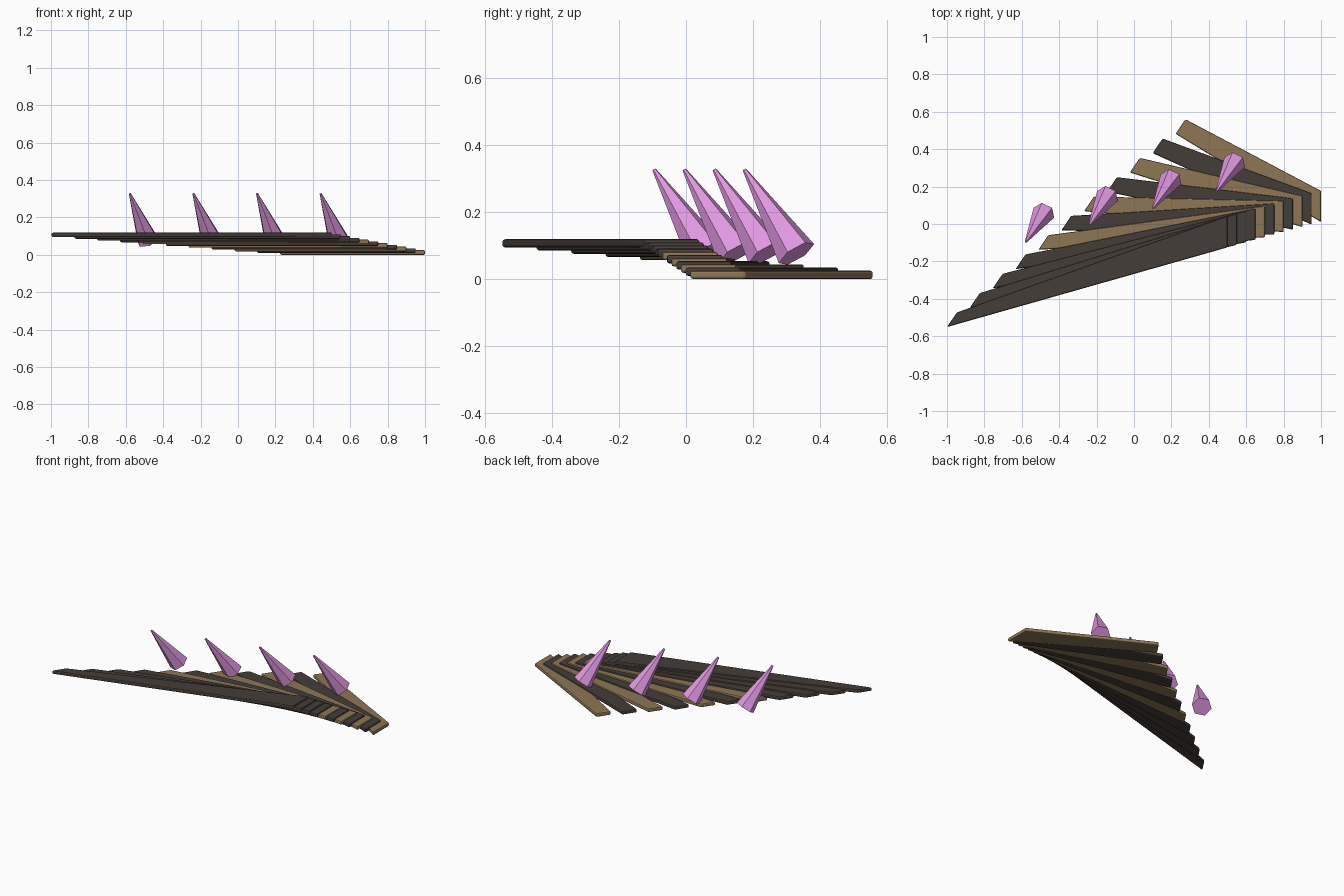
import bpy, bmesh
from math import radians
from mathutils import Euler, Vector

if "Cube" in bpy.data.objects:
    bpy.data.objects.remove(bpy.data.objects["Cube"])


def material(name, rgb):
    m = bpy.data.materials.new(name)
    m.diffuse_color = (*rgb, 1)
    m.use_nodes = True
    m.node_tree.nodes["Principled BSDF"].inputs["Base Color"].default_value = m.diffuse_color
    return m


brown = material("brown", (0.27, 0.18, 0.09))
dark = material("dark", (0.06, 0.047, 0.04))
pink = material("pink", (0.75, 0.31, 0.75))


def finish(bm, name, mat):
    bmesh.ops.recalc_face_normals(bm, faces=bm.faces)
    me = bpy.data.meshes.new(name)
    bm.to_mesh(me)
    bm.free()
    me.materials.append(mat)
    ob = bpy.data.objects.new(name, me)
    bpy.context.collection.objects.link(ob)
    return ob


# Feathers: tapered slats fanned out and stacked upward
THICK = 0.025
for i in range(11):
    tip = Vector((0.222 - 0.1222 * i, 0.482 - 0.1033 * i))
    root = Vector((1.0 - 0.05 * i, 0.01 - 0.0135 * i))
    outline = [tip, root, root + Vector((0, 0.167)), tip + Vector((0.053, 0.078))]
    z = 0.0094 * i
    bm = bmesh.new()
    face = bm.faces.new([bm.verts.new((p.x, p.y, z)) for p in outline])
    ext = bmesh.ops.extrude_face_region(bm, geom=[face])
    top = [v for v in ext["geom"] if isinstance(v, bmesh.types.BMVert)]
    bmesh.ops.translate(bm, verts=top, vec=(0, 0, THICK))
    ob = finish(bm, f"feather_{i + 1}", brown if i in (0, 2, 4, 6) else dark)
    bev = ob.modifiers.new("soft_edges", 'BEVEL')
    bev.width = 0.007
    bev.segments = 2

# Crystal spikes: leaning six-sided cones with blunt tips
LENGTH = 0.31
for i in range(4):
    bm = bmesh.new()
    bmesh.ops.create_cone(bm, cap_ends=True, segments=6, radius1=0.061,
                          radius2=0.006, depth=LENGTH)
    bmesh.ops.translate(bm, verts=bm.verts, vec=(0, 0, LENGTH / 2))
    ob = finish(bm, f"crystal_spike_{i + 1}", pink)
    ob.rotation_euler = Euler((radians(30), radians(-21), 0))
    ob.location = (-0.482 + 0.34 * i, 0.06 + 0.09 * i, 0.076)
